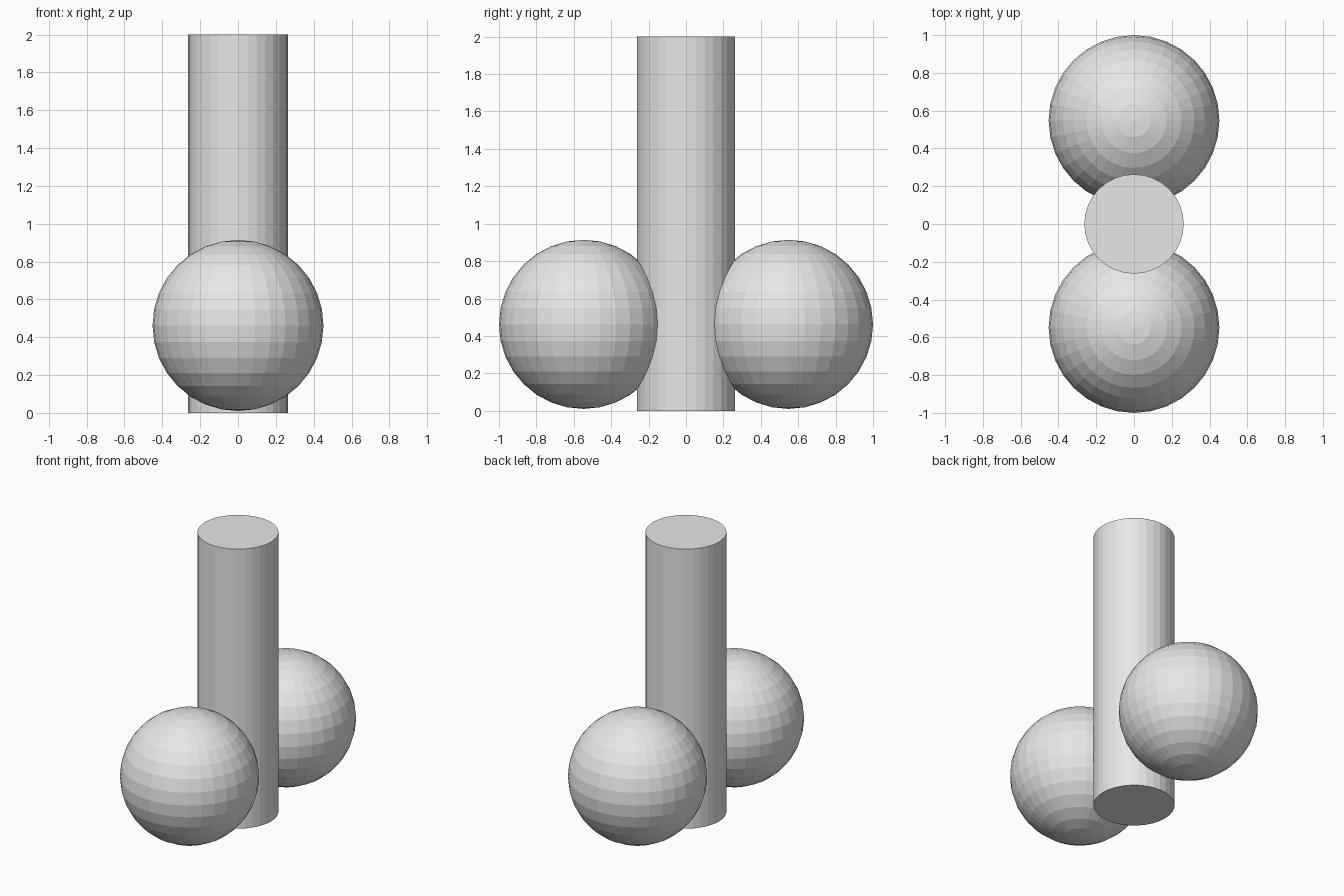
import bpy

if "Cube" in bpy.data.objects:
    bpy.data.objects.remove(bpy.data.objects["Cube"])

grey = bpy.data.materials.new("light_grey")
grey.diffuse_color = (0.8, 0.8, 0.8, 1.0)
grey.use_nodes = True
grey.node_tree.nodes["Principled BSDF"].inputs["Base Color"].default_value = grey.diffuse_color


def finish(name):
    """Name the newly added part and give it its colour."""
    part = bpy.context.object
    part.name = name
    part.data.materials.append(grey)


# Upright column
bpy.ops.mesh.primitive_cylinder_add(vertices=32, radius=0.263, depth=2.0,
                                    location=(0, 0, 1.0))
finish("column")

# Faceted balls at the front and back of the base
for name, side in (("front_ball", -1), ("back_ball", 1)):
    bpy.ops.mesh.primitive_uv_sphere_add(segments=32, ring_count=16, radius=0.452,
                                         location=(0, side * 0.548, 0.462))
    finish(name)
